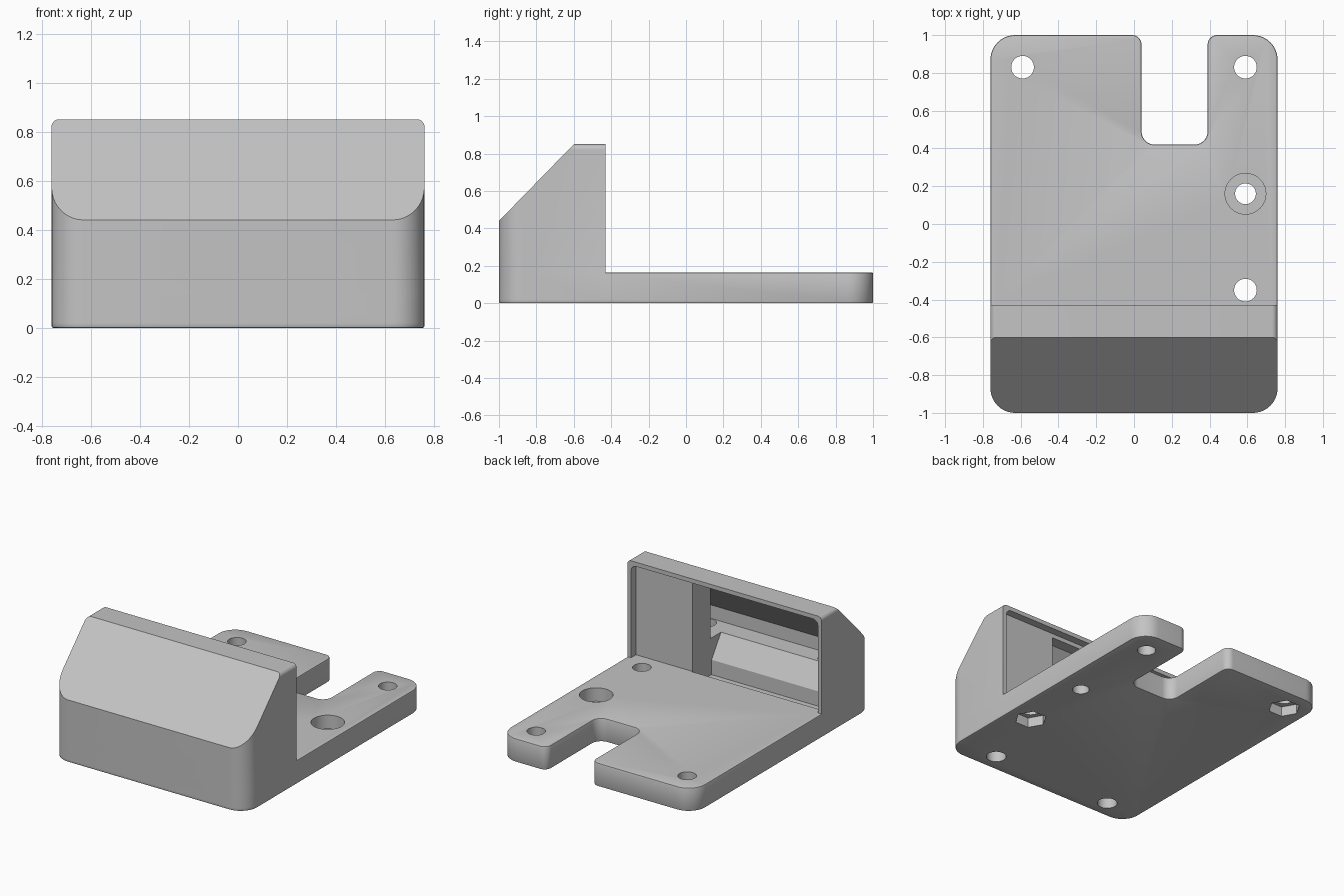
import bpy
import bmesh
from math import sin, cos, pi
from mathutils import Vector

if "Cube" in bpy.data.objects:
    bpy.data.objects.remove(bpy.data.objects["Cube"], do_unlink=True)

grey = bpy.data.materials.new("plain_grey")
grey.use_nodes = True
grey.diffuse_color = (0.55, 0.55, 0.55, 1)
grey.node_tree.nodes["Principled BSDF"].inputs["Base Color"].default_value = (0.55, 0.55, 0.55, 1)

W = 0.76       # half width
T = 0.165      # plate thickness
TOP = 0.85     # housing height
BACK = -0.43   # rear face of the housing

AXES = {
    "x": lambda u, v, d: (d, u, v),
    "y": lambda u, v, d: (u, d, v),
    "z": lambda u, v, d: (u, v, d),
}


def rounded(corners, steps=10):
    """Polygon from (u, v, radius) corners, with filleted corners."""
    points = []
    for i, (u, v, r) in enumerate(corners):
        p = Vector((u, v))
        if r == 0:
            points.append(p)
            continue
        a = (Vector(corners[i - 1][:2]) - p).normalized()
        b = (Vector(corners[(i + 1) % len(corners)][:2]) - p).normalized()
        centre = p + (a + b) * r          # right-angled corners only
        for k in range(steps + 1):
            t = k / steps * pi / 2
            points.append(centre - b * r * cos(t) - a * r * sin(t))
    return points


def prism(name, points, axis, low, high, edge=0):
    """Extrude a polygon along an axis, optionally easing the rims."""
    bm = bmesh.new()
    place = AXES[axis]
    ends = [[bm.verts.new(place(p[0], p[1], d)) for p in points] for d in (low, high)]
    caps = [bm.faces.new(ring) for ring in ends]
    rims = [e for f in caps for e in f.edges]
    n = len(points)
    for i in range(n):
        j = (i + 1) % n
        bm.faces.new((ends[0][i], ends[0][j], ends[1][j], ends[1][i]))
    bmesh.ops.recalc_face_normals(bm, faces=bm.faces)
    if edge:
        bmesh.ops.bevel(bm, geom=rims, offset=edge, segments=2, profile=0.5, affect="EDGES")
    mesh = bpy.data.meshes.new(name)
    bm.to_mesh(mesh)
    bm.free()
    mesh.materials.append(grey)
    obj = bpy.data.objects.new(name, mesh)
    bpy.context.collection.objects.link(obj)
    return obj


def combine(target, tool, operation="DIFFERENCE"):
    """Apply a boolean and discard the tool."""
    tool.hide_render = True
    mod = target.modifiers.new("cut", "BOOLEAN")
    mod.operation = operation
    mod.solver = "EXACT"
    mod.object = tool
    bpy.context.view_layer.objects.active = target
    bpy.ops.object.modifier_apply(modifier=mod.name)
    bpy.data.objects.remove(tool, do_unlink=True)


def circle(x, y, r, sides=40):
    return [(x + r * cos(2 * pi * k / sides), y + r * sin(2 * pi * k / sides)) for k in range(sides)]


# Base plate with a notch in the rear edge
outline = rounded([(-W, -1, 0.13), (W, -1, 0.13), (W, 1, 0.13), (0.39, 1, 0.05),
                   (0.39, 0.42, 0.07), (0.04, 0.42, 0.07), (0.04, 1, 0.05), (-W, 1, 0.13)])
body = prism("mounting_bracket", outline, "z", 0, T, 0.008)

# Front housing: rounded in plan and at the top, with a sloped face
housing = prism("housing", rounded([(-W, -1, 0.13), (W, -1, 0.13), (W, BACK, 0), (-W, BACK, 0)]),
                "z", 0.02, TOP)
roof = prism("roof_shape", rounded([(-W, -1, 0), (W, -1, 0), (W, TOP, 0.03), (-W, TOP, 0.03)]),
             "y", -2, 1)
combine(housing, roof, "INTERSECT")
slope = prism("slope_cutter", [(-1.2, 0.235), (-0.395, 1.06), (-1.2, 1.06)], "x", -1, 1)
combine(housing, slope)
combine(body, housing, "UNION")

# Lid recess in the rear opening
recess = rounded([(-0.73, T, 0), (0.73, T, 0), (0.73, 0.82, 0.04), (-0.73, 0.82, 0.04)])
combine(body, prism("recess_cutter", recess, "y", -0.485, -0.4))

# Main cavity with floor pocket, sloped ledge and sloped ceiling
cavity = [(-0.48, 0.06), (-0.70, 0.06), (-0.70, T), (-0.805, 0.32), (-0.94, 0.32),
          (-0.94, 0.415), (-0.565, 0.79), (-0.48, 0.79)]
combine(body, prism("cavity_cutter", cavity, "x", -0.70, 0.29))

# Space behind the solid block on the left
side_space = [(-0.69, 0.32), (-0.94, 0.32), (-0.94, 0.415), (-0.69, 0.665)]
combine(body, prism("side_space_cutter", side_space, "x", 0.2, 0.70))

# Screw holes through the plate and through the ledge
for x, y in ((-0.59, 0.83), (0.59, 0.83), (0.59, -0.35)):
    combine(body, prism("hole_cutter", circle(x, y, 0.06), "z", -0.1, 0.3))
for x in (-0.5, 0.45):
    combine(body, prism("ledge_hole_cutter", circle(x, -0.87, 0.065), "z", -0.1, 0.36))

# Counterbored hole
combine(body, prism("bore_cutter", circle(0.59, 0.16, 0.055), "z", -0.1, 0.3))
combine(body, prism("counterbore_cutter", circle(0.59, 0.16, 0.108), "z", 0.07, 0.3))

# Hexagonal nut pockets underneath
for x, y in ((-0.59, 0.83), (0.59, -0.35)):
    combine(body, prism("nut_cutter", circle(x, y, 0.105, 6), "z", -0.1, 0.07))

# Smooth fillets, keep hard edges
bpy.ops.object.select_all(action="DESELECT")
body.select_set(True)
bpy.context.view_layer.objects.active = body
bpy.ops.object.shade_smooth_by_angle(angle=pi / 6)
